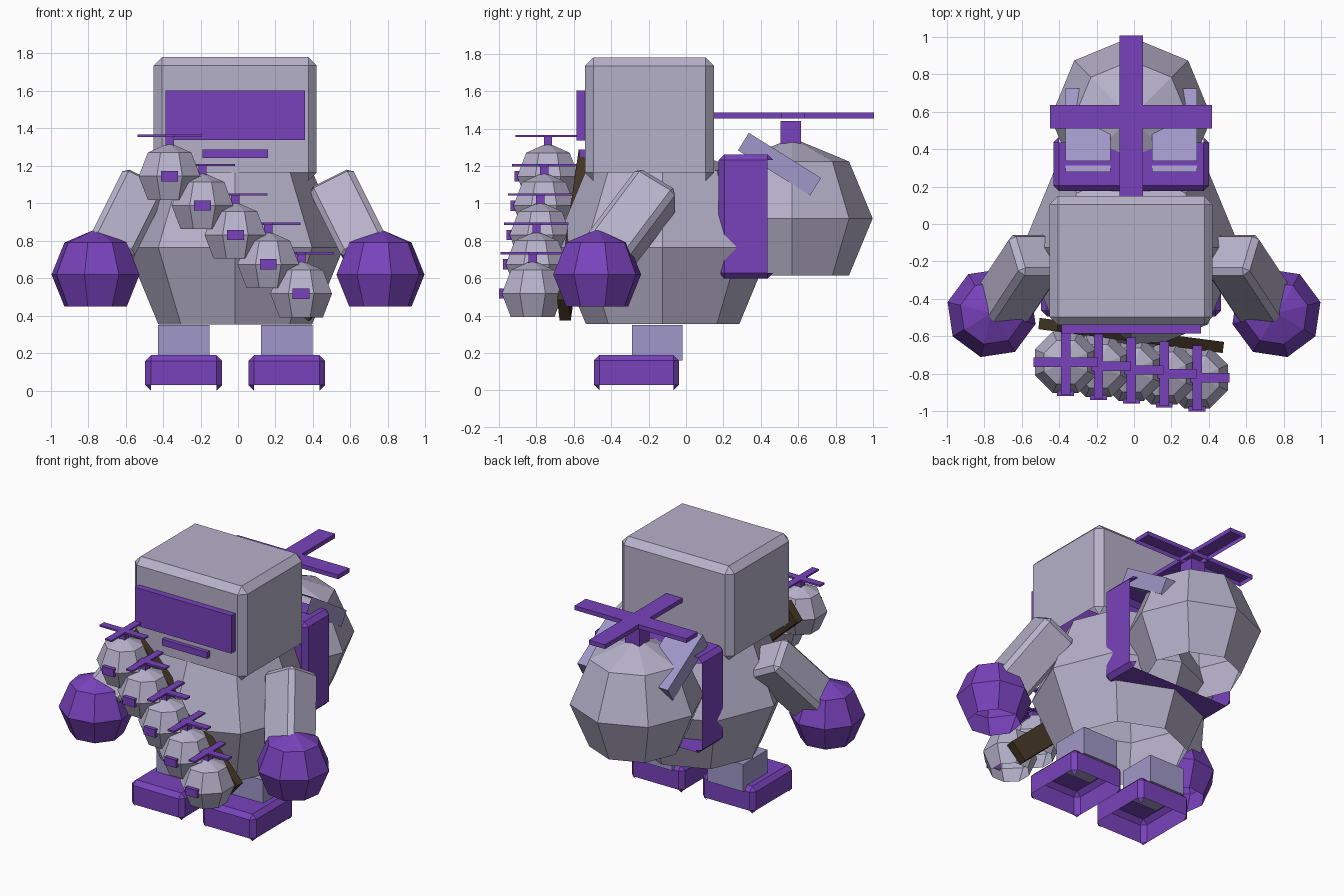
import bpy, bmesh, math
from mathutils import Vector, Matrix, Euler

if "Cube" in bpy.data.objects:
    bpy.data.objects.remove(bpy.data.objects["Cube"], do_unlink=True)


def material(name, rgb):
    m = bpy.data.materials.new(name)
    m.use_nodes = True
    m.diffuse_color = (*rgb, 1)
    m.node_tree.nodes["Principled BSDF"].inputs["Base Color"].default_value = (*rgb, 1)
    return m


GREY = material("pale_grey", (0.47, 0.44, 0.59))
PURPLE = material("purple", (0.19, 0.055, 0.50))
LILAC = material("lilac", (0.35, 0.31, 0.58))
BROWN = material("dark_brown", (0.055, 0.036, 0.018))


def finish(bm, name, mat, loc, rot=(0, 0, 0)):
    mesh = bpy.data.meshes.new(name)
    bm.to_mesh(mesh)
    bm.free()
    mesh.materials.append(mat)
    ob = bpy.data.objects.new(name, mesh)
    ob.location = loc
    ob.rotation_euler = [math.radians(a) for a in rot]
    bpy.context.collection.objects.link(ob)
    return ob


def box(name, mat, loc, size, rot=(0, 0, 0), bevel=0, open_side=None):
    """Box with optional chamfer; open_side removes one wall and its chamfer strips."""
    bm = bmesh.new()
    bmesh.ops.create_cube(bm, size=1, matrix=Matrix.Diagonal((*size, 1)))
    if bevel:
        bmesh.ops.bevel(bm, geom=bm.edges[:], offset=bevel, segments=1, affect='EDGES')
    if open_side:
        bm.normal_update()
        d = Vector(open_side)
        gone = [f for f in bm.faces if f.normal.dot(d) > 0.65]
        bmesh.ops.delete(bm, geom=gone, context='FACES')
    return finish(bm, name, mat, loc, rot)


def ball(name, mat, loc, radius, turn=0):
    """Eight-sided low-poly ball, cut open below its lower ring."""
    bm = bmesh.new()
    bmesh.ops.create_uvsphere(bm, u_segments=8, v_segments=4, radius=radius)
    low = [v for v in bm.verts if v.co.z < -0.9 * radius]
    bmesh.ops.delete(bm, geom=low, context='VERTS')
    return finish(bm, name, mat, loc, (0, 0, turn))


def rotor(name, loc, length, width, thick):
    """Two crossed blades, hollow underneath."""
    for part, size in (("side", (length, width, thick)), ("long", (width, length, thick))):
        box(f"{name}_{part}_blade", PURPLE, loc, size, open_side=(0, 0, -1))


CX = -0.015
DOWN = (0, 0, -1)

# Body and head
ball("body", GREY, (CX, -0.125, 0.765), 0.58)
box("head", GREY, (CX, -0.195, 1.45), (0.87, 0.69, 0.66), bevel=0.045, open_side=DOWN)
box("visor", PURPLE, (CX, -0.555, 1.47), (0.745, 0.06, 0.265))
box("mouth", PURPLE, (CX, -0.55, 1.265), (0.35, 0.04, 0.045))

# Legs, boots, arms and hands
for side, s in (("left", 1), ("right", -1)):
    box(f"{side}_leg", LILAC, (CX + s * 0.275, -0.155, 0.255), (0.275, 0.27, 0.19))
    box(f"{side}_boot", PURPLE, (CX + s * 0.275, -0.265, 0.095), (0.41, 0.455, 0.19),
        bevel=0.03, open_side=DOWN)
    rot = (-34, -26.6 * s, 0)
    top = Vector((0.515 * s, -0.15, 1.085))
    axis = Euler([math.radians(a) for a in rot]).to_matrix() @ Vector((0, 0, 1))
    box(f"{side}_arm", GREY, top - axis * 0.25, (0.26, 0.26, 0.5), rot, bevel=0.03)
    ball(f"{side}_hand", PURPLE, (0.76 * s, -0.475, 0.62), 0.242, turn=14 * s)

# Backpack: open frame, round pod, shoulder straps and large rotor
box("backpack_frame", PURPLE, (CX, 0.32, 0.93), (0.83, 0.29, 0.665),
    bevel=0.03, open_side=(0, 1, 0))
ball("backpack_pod", GREY, (CX, 0.568, 0.92), 0.43)
for side, s in (("left", 1), ("right", -1)):
    box(f"{side}_pack_strap", LILAC, (CX + s * 0.23, 0.5, 1.21), (0.24, 0.455, 0.11),
        (-32, 0, 0), open_side=(0, -1, 0))
box("large_rotor_stem", PURPLE, (CX, 0.56, 1.38), (0.11, 0.11, 0.12))
rotor("large_rotor", (CX, 0.573, 1.47), 0.865, 0.125, 0.03)

# Chest belt carrying five small bombs
box("chest_belt", BROWN, (CX, -0.595, 0.83), (1.2, 0.06, 0.15), (0, 42, -7.4))
for i in range(5):
    t = i / 4
    x, y, z = Vector((-0.365, -0.738, 1.145)).lerp(Vector((0.337, -0.82, 0.518)), t)
    name = f"bomb_{i + 1}"
    ball(name, GREY, (x, y, z), 0.178, turn=22.5)
    box(f"{name}_tab", PURPLE, (x, y - 0.165, z), (0.09, 0.03, 0.055))
    box(f"{name}_stem", PURPLE, (x, y, z + 0.185), (0.045, 0.045, 0.05))
    rotor(f"{name}_rotor", (x, y, z + 0.216), 0.345, 0.05, 0.012)
